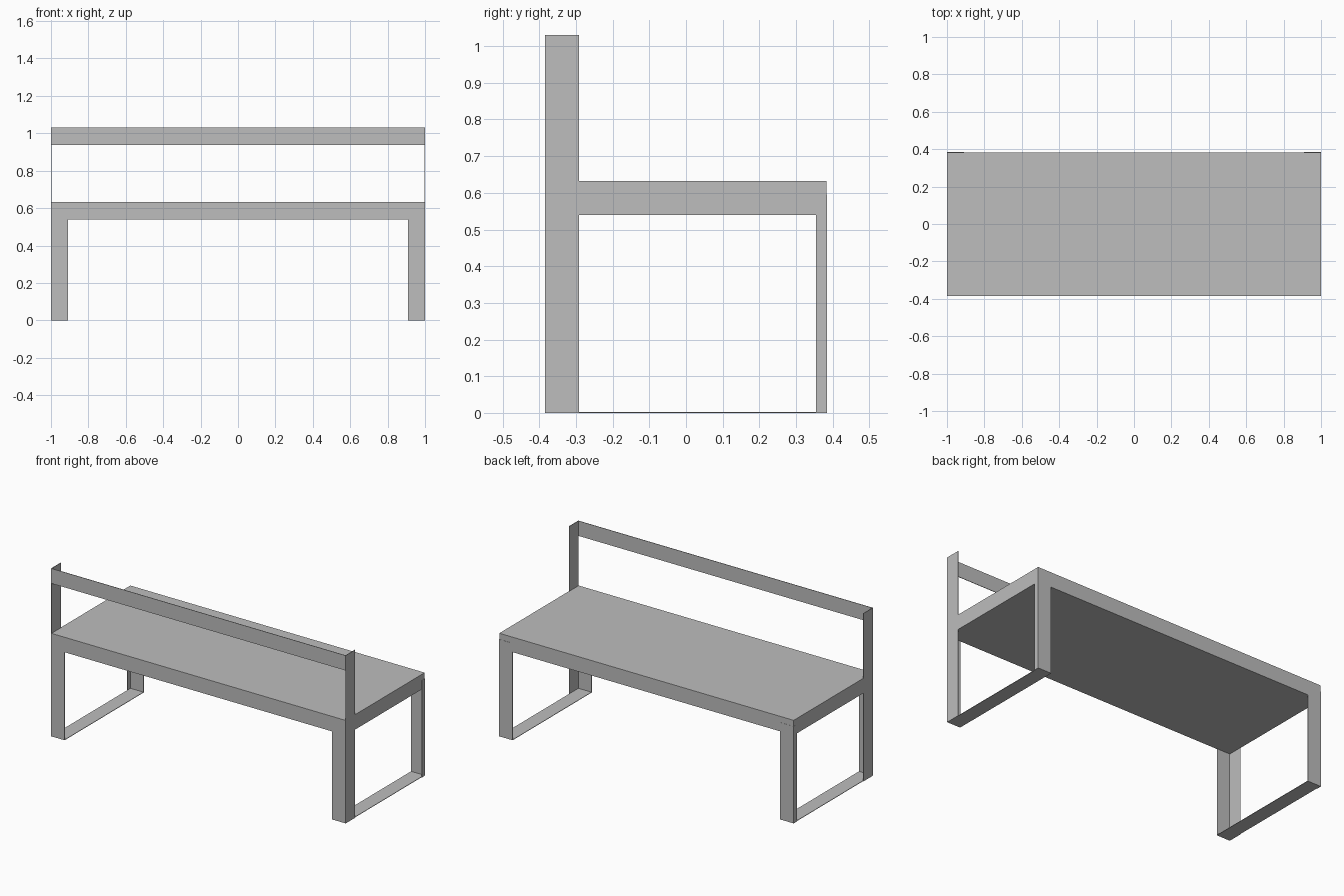
import bpy

cube = bpy.data.objects.get("Cube")
if cube:
    bpy.data.objects.remove(cube, do_unlink=True)

GREY = (0.51, 0.51, 0.51, 1.0)
steel = bpy.data.materials.new("plain grey")
steel.use_nodes = True
steel.diffuse_color = GREY
steel.node_tree.nodes["Principled BSDF"].inputs["Base Color"].default_value = GREY

T = 0.003                  # sheet thickness
X, Y = 1.0, 0.384          # half length and half depth
W = 0.092                  # flat bar width
RIM = 0.03                 # narrow flange of the rear legs
SEAT_LOW, SEAT_TOP = 0.54, 0.632
REAR_TOP = 0.595
TOP = 1.03


def box(name, low, high):
    """Box between two opposite corners."""
    centre = [(a + b) / 2 for a, b in zip(low, high)]
    bpy.ops.mesh.primitive_cube_add(size=1, location=centre)
    ob = bpy.context.object
    ob.name = name
    ob.scale = [b - a for a, b in zip(low, high)]
    bpy.ops.object.transform_apply(location=True, rotation=False, scale=True)
    ob.data.materials.append(steel)
    return ob


def side_box(name, low, high):
    """Box on the left side (+x) and its mirror image on the right."""
    box("left_" + name, low, high)
    box("right_" + name, (-high[0], low[1], low[2]), (-low[0], high[1], high[2]))


# Seat slab, a hair inside the leg sheets
gap = 0.001
box("seat", (-X + gap, -Y, SEAT_LOW), (X - gap, Y - gap, SEAT_TOP))

# Tall uprights and the flat rail between them
side_box("upright", (X - T, -Y, 0), (X, -Y + W, TOP))
box("back_rail", (-X + T, -Y, TOP - W), (X - T, -Y + T, TOP))

# Legs folded from sheet into an angle
side_box("front_leg", (X - W, -Y, 0), (X - T, -Y + T, SEAT_LOW))
side_box("rear_leg", (X - W, Y - T, 0), (X, Y, REAR_TOP))
side_box("rear_leg_flange", (X - T, Y - RIM, 0), (X, Y - T, REAR_TOP))

# Flat floor runners joining front and rear legs
side_box("floor_runner", (X - W, -Y + T, 0), (X - T, Y - T, T))
